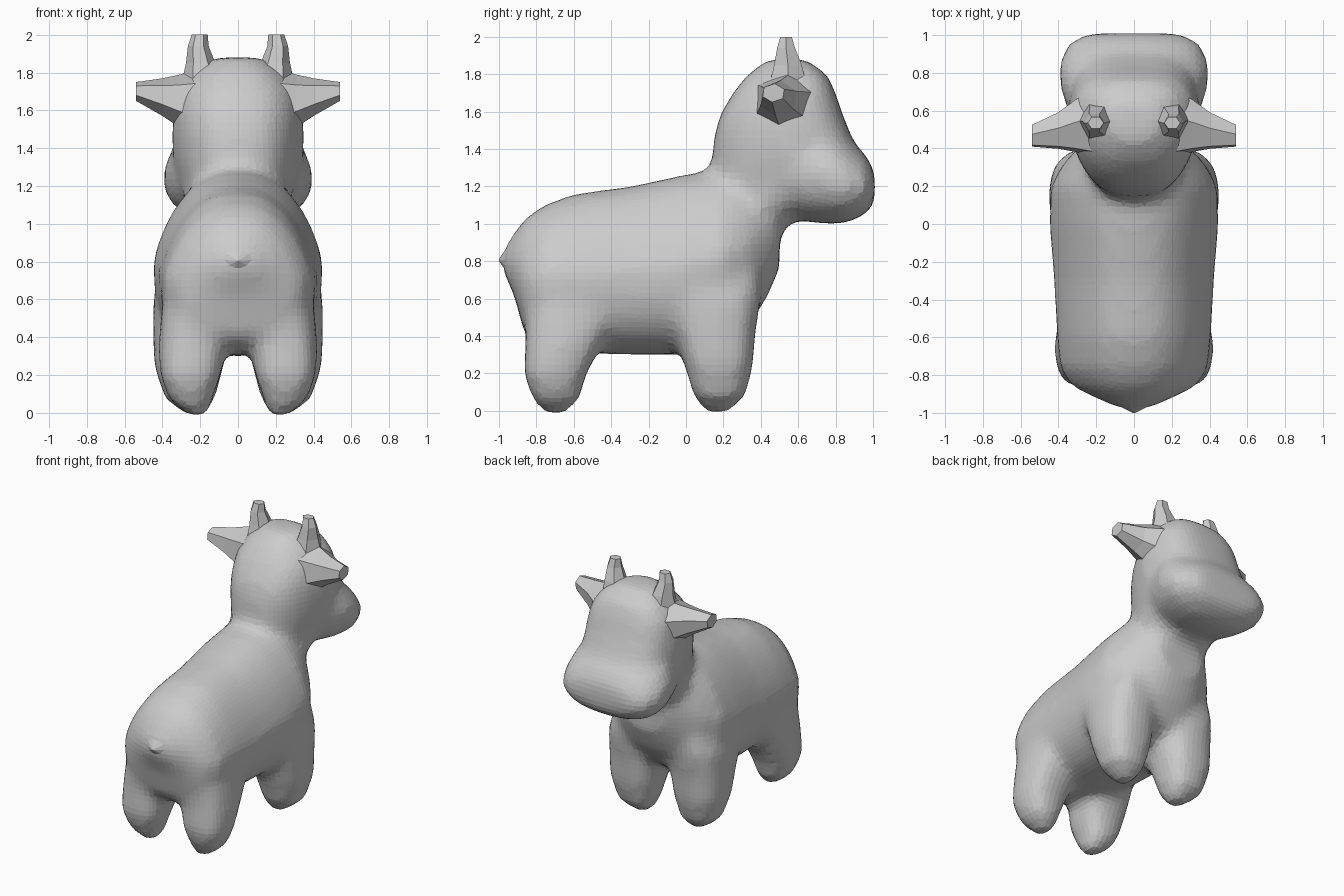
import bpy, bmesh, math

if "Cube" in bpy.data.objects:
    bpy.data.objects.remove(bpy.data.objects["Cube"])


def loft(bm, axis, sections, sides=28, power=2.5, turn=0.0, taper=0.0):
    """Skin superellipse rings; section = (t, a0, a1, b0, b1), a/b = other axes in xyz order.
    taper narrows the a width towards the high-b side (negative: low-b side)."""
    others = [i for i in range(3) if i != axis]
    rings = []
    for t, a0, a1, b0, b1 in sections:
        ring = []
        for k in range(sides):
            ang = 2 * math.pi * k / sides + turn
            c, s = math.cos(ang), math.sin(ang)
            u = math.copysign(abs(c) ** (2 / power), c)
            v = math.copysign(abs(s) ** (2 / power), s)
            u *= 1 - max(v * taper, 0)
            p = [0, 0, 0]
            p[axis] = t
            p[others[0]] = (a0 + a1) / 2 + u * (a1 - a0) / 2
            p[others[1]] = (b0 + b1) / 2 + v * (b1 - b0) / 2
            ring.append(bm.verts.new(p))
        rings.append(ring)
    faces = [bm.faces.new(rings[0]), bm.faces.new(rings[-1])]
    for r, q in zip(rings, rings[1:]):
        for k in range(sides):
            n = (k + 1) % sides
            faces.append(bm.faces.new((r[k], r[n], q[n], q[k])))
    bmesh.ops.recalc_face_normals(bm, faces=faces)


def flip(sections, x_at):
    """Mirror sections in x (x_at 0 = lofted along x, 1 = x is the first range)."""
    out = []
    for s in sections:
        s = list(s)
        if x_at == 0:
            s[0] = -s[0]
        else:
            s[1], s[2] = -s[2], -s[1]
        out.append(s)
    return out


def make(name, bm):
    mesh = bpy.data.meshes.new(name)
    bm.to_mesh(mesh)
    bm.free()
    ob = bpy.data.objects.new(name, mesh)
    bpy.context.collection.objects.link(ob)
    return ob


body = bmesh.new()

# Torso, along y: (y, half width, low z, high z)
torso = [(-.985, .06, .76, .85), (-.92, .21, .62, .95), (-.86, .33, .40, 1.03),
         (-.76, .395, .33, 1.10), (-.6, .41, .31, 1.16), (-.3, .425, .30, 1.20),
         (0, .45, .30, 1.265), (.2, .445, .38, 1.29), (.33, .37, .45, 1.3),
         (.43, .27, .60, 1.3), (.5, .19, .76, 1.25)]
loft(body, 1, [(y, -w, w, a, b) for y, w, a, b in torso], power=2.5, taper=.3)

# Legs, along z: (z, x range, y range)
rear_leg = [(-.02, .16, .25, -.75, -.65), (.06, .14, .36, -.82, -.57), (.2, .09, .415, -.87, -.53),
            (.35, .06, .42, -.86, -.45), (.5, .04, .41, -.86, -.36), (.8, .04, .37, -.85, -.3)]
front_leg = [(-.01, .17, .28, .11, .22), (.08, .12, .39, .04, .32), (.25, .075, .445, -.01, .36),
             (.4, .05, .45, -.06, .37), (.6, .04, .45, -.14, .40), (.85, .06, .36, -.1, .40)]
for leg in (rear_leg, front_leg):
    loft(body, 2, leg, power=2.6)
    loft(body, 2, flip(leg, 1), power=2.6)

# Neck and skull, along z: (z, half width, y range)
skull = [(.96, .21, .15, .52), (1.08, .27, .14, .62), (1.22, .31, .13, .88), (1.35, .345, .14, .94),
         (1.47, .35, .15, .885), (1.58, .345, .18, .84), (1.7, .325, .25, .80),
         (1.80, .25, .33, .755), (1.88, .13, .44, .64)]
loft(body, 2, [(z, -w, w, a, b) for z, w, a, b in skull], power=2.9, taper=-.25)

# Muzzle and cheeks, along y
muzzle = [(.4, .25, 1.12, 1.5), (.52, .32, 1.05, 1.56), (.62, .36, 1.015, 1.58),
          (.73, .395, 1.0, 1.57), (.85, .40, 1.0, 1.47), (.96, .35, 1.05, 1.37),
          (1.01, .25, 1.11, 1.28)]
loft(body, 1, [(y, -w, w, a, b) for y, w, a, b in muzzle], power=2.4, taper=.15)

# Blend the parts into one skin
skin = make("body", body)
m = skin.modifiers.new("blend", 'REMESH')
m.mode = 'VOXEL'
m.voxel_size = .038
m = skin.modifiers.new("soften", 'SMOOTH')
m.factor = .5
m.iterations = 8

# Tail nub
bm = bmesh.new()
loft(bm, 1, [(-.86, -.26, .26, .60, .99), (-.93, -.15, .15, .70, .92), (-1.0, -.006, .006, .80, .812)],
     sides=10, power=2)
make("tail", bm)

# Low-poly horns and ears
horn = [(1.74, .06, .30, .43, .66), (1.85, .12, .275, .46, .63), (1.94, .155, .265, .48, .59),
        (2.0, .16, .245, .50, .57)]
ear = [(.2, .34, .74, 1.44, 1.82), (.31, .37, .67, 1.51, 1.79), (.40, .39, .60, 1.57, 1.77),
       (.54, .405, .53, 1.65, 1.75)]
for side in ("right", "left"):
    bm = bmesh.new()
    loft(bm, 2, horn if side == "right" else flip(horn, 1), sides=6, power=2)
    make("horn_" + side, bm)
    bm = bmesh.new()
    loft(bm, 0, ear if side == "right" else flip(ear, 0), sides=6, power=2, turn=.4)
    make("ear_" + side, bm)
